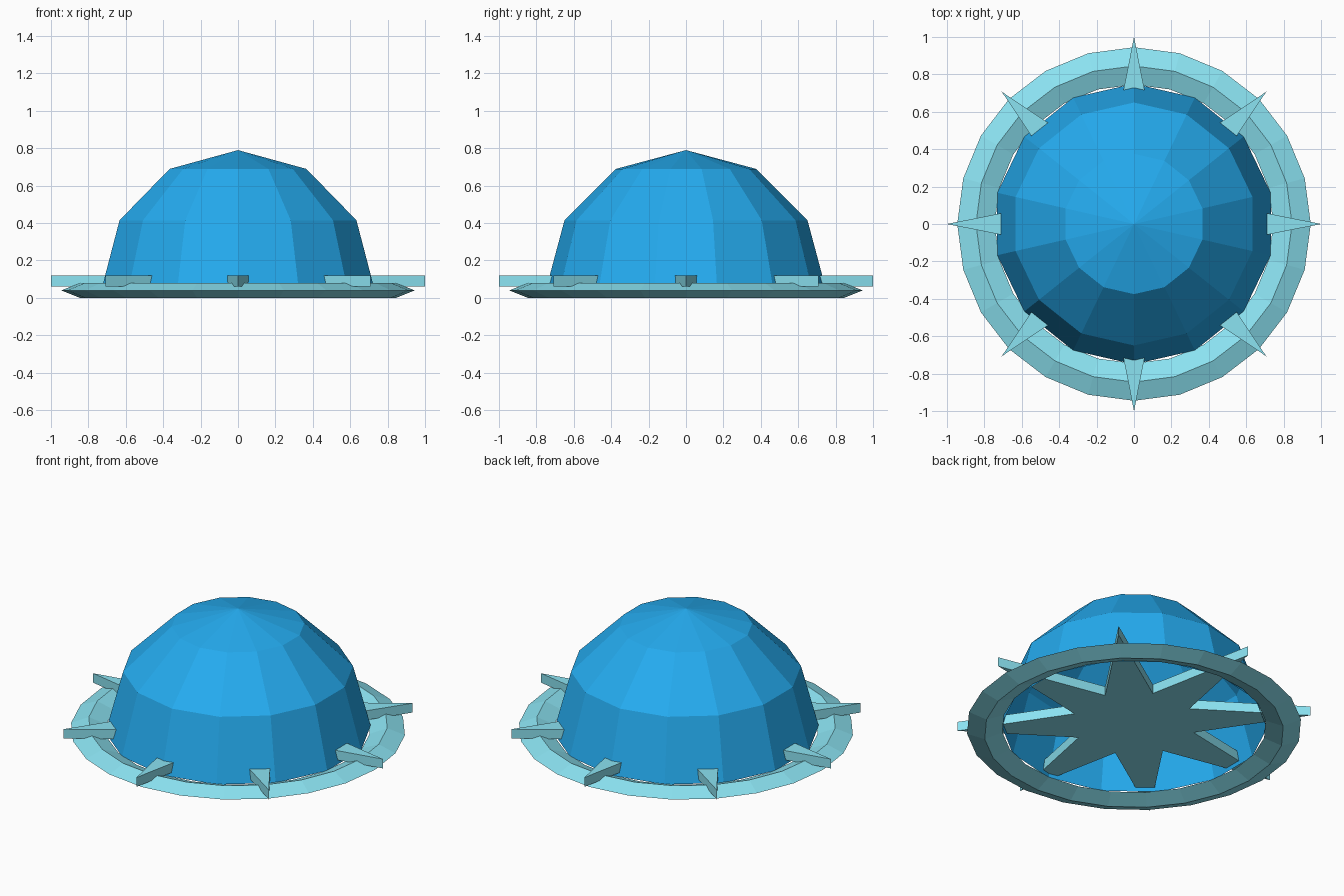
import bpy, bmesh
from math import pi, cos, sin, radians

if "Cube" in bpy.data.objects:
    bpy.data.objects.remove(bpy.data.objects["Cube"])


def material(name, rgb):
    m = bpy.data.materials.new(name)
    m.diffuse_color = (*rgb, 1)
    m.use_nodes = True
    m.node_tree.nodes["Principled BSDF"].inputs["Base Color"].default_value = m.diffuse_color
    return m


def make_object(name, bm, mat):
    bmesh.ops.recalc_face_normals(bm, faces=bm.faces[:])
    mesh = bpy.data.meshes.new(name)
    bm.to_mesh(mesh)
    bm.free()
    ob = bpy.data.objects.new(name, mesh)
    bpy.context.collection.objects.link(ob)
    mesh.materials.append(mat)
    return ob


def ring(bm, r, z, n, start=0.0):
    return [bm.verts.new((r * cos(start + 2 * pi * i / n),
                          r * sin(start + 2 * pi * i / n), z)) for i in range(n)]


def bridge(bm, a, b):
    n = len(a)
    for i in range(n):
        j = (i + 1) % n
        bm.faces.new((a[i], a[j], b[j], b[i]))


blue = material("dome_blue", (0.018, 0.41, 0.87))
cyan = material("trim_cyan", (0.26, 0.77, 0.89))

# Dome: open faceted hemisphere, 14 sides, a ring every 30 degrees
bm = bmesh.new()
R, base, n = 0.75, 0.04, 14
rings = [ring(bm, R * cos(radians(a)), base + R * sin(radians(a)), n, pi / 2)
         for a in (0, 30, 60)]
bridge(bm, rings[0], rings[1])
bridge(bm, rings[1], rings[2])
apex = bm.verts.new((0, 0, base + R))
for i in range(n):
    bm.faces.new((rings[2][i], rings[2][(i + 1) % n], apex))
dome = make_object("dome", bm, blue)
# an open shell needs its outward side set explicitly
if dome.data.polygons[0].normal.dot(dome.data.polygons[0].center) < 0:
    dome.data.flip_normals()

# Rim: 24-sided ring with a diamond cross-section
bm = bmesh.new()
loops = [ring(bm, r, z, 24) for r, z in
         ((0.945, 0.04), (0.845, 0.08), (0.745, 0.04), (0.845, 0.0))]
for i in range(4):
    bridge(bm, loops[i], loops[(i + 1) % 4])
make_object("rim_ring", bm, cyan)

# Star plate: eight points that pass through the dome wall
bm = bmesh.new()
layers = []
for z in (0.062, 0.12):
    layers.append([bm.verts.new(((1.0 if i % 2 == 0 else 0.352) * cos(pi * i / 8),
                                 (1.0 if i % 2 == 0 else 0.352) * sin(pi * i / 8), z))
                   for i in range(16)])
    bm.faces.new(layers[-1])
bridge(bm, *layers)
make_object("star_plate", bm, cyan)
